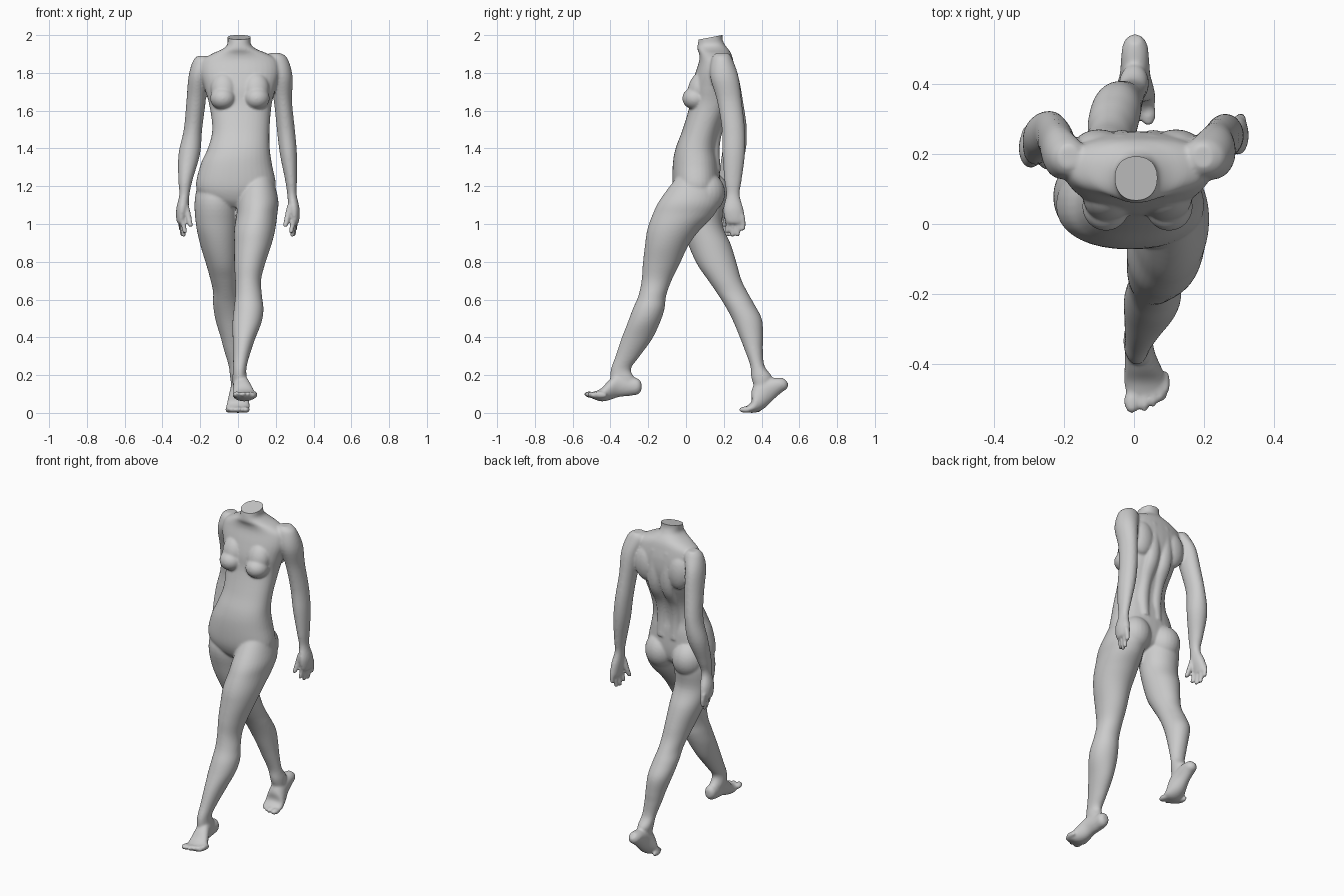
import bpy, bmesh
from math import cos, sin, pi, radians, copysign
from mathutils import Vector, Matrix

bm = bmesh.new()


def spline(keys, steps=5):
    """Catmull-Rom interpolation of a list of equal-length tuples."""
    k = [keys[0]] + list(keys) + [keys[-1]]
    out = []
    for i in range(1, len(k) - 2):
        for s in range(steps):
            t = s / steps
            out.append([0.5 * (2 * b + (c - a) * t + (2 * a - 5 * b + 4 * c - d) * t * t
                               + (3 * b - a - 3 * c + d) * t ** 3)
                        for a, b, c, d in zip(k[i - 1], k[i], k[i + 1], k[i + 2])])
    return out + [list(keys[-1])]


def loft(keys, power=2.0, n=36):
    """Closed tube through (cx, cy, cz, rx, rv, tilt) rings; tilt turns the ring about x."""
    rings = []
    for cx, cy, cz, rx, rv, tilt in spline(keys):
        a, ring = radians(tilt), []
        for i in range(n):
            c, s = cos(2 * pi * i / n), sin(2 * pi * i / n)
            u = copysign(abs(c) ** (2 / power), c) * rx
            v = copysign(abs(s) ** (2 / power), s) * rv
            ring.append(bm.verts.new((cx + u, cy + v * cos(a), cz + v * sin(a))))
        rings.append(ring)
    faces = [bm.faces.new((p[i], p[(i + 1) % n], q[(i + 1) % n], q[i]))
             for p, q in zip(rings, rings[1:]) for i in range(n)]
    faces += [bm.faces.new(rings[0]), bm.faces.new(rings[-1])]
    bmesh.ops.recalc_face_normals(bm, faces=faces)


def slices(rows, power=2.0):
    """Loft through horizontal slices given as (z, x0, x1, y0, y1)."""
    loft([((a + b) / 2, (c + d) / 2, z, (b - a) / 2, (d - c) / 2, 0)
          for z, a, b, c, d in rows], power)


def blob(center, radii, tilt=0):
    m = Matrix.Translation(center) @ Matrix.Rotation(radians(tilt), 4, 'X') @ Matrix.Diagonal((*radii, 1))
    bmesh.ops.create_uvsphere(bm, u_segments=24, v_segments=16, radius=1, matrix=m)


def finger(a, b, r):
    a, b = Vector(a), Vector(b)
    m = a.lerp(b, 0.5) + Vector((0, 0.004, 0))
    loft([(*a, r, r, 0), (*m, r, r, 0), (*b.lerp(m, 0.1), r * .85, r * .85, 0), (*b, r * .4, r * .4, 0)], n=12)


# torso and neck
slices([(2.06, -.053, .067, .085, .205), (1.99, -.055, .067, .07, .192), (1.95, -.057, .069, .062, .205),
        (1.925, -.085, .10, .06, .225), (1.90, -.14, .16, .07, .24), (1.865, -.19, .21, .07, .25),
        (1.80, -.20, .22, .05, .262), (1.72, -.178, .20, .03, .262), (1.63, -.152, .178, .02, .24),
        (1.50, -.136, .167, -.018, .185), (1.40, -.16, .168, -.055, .165), (1.315, -.198, .18, -.07, .175),
        (1.20, -.222, .20, -.07, .18), (1.13, -.18, .16, -.05, .16), (1.09, -.07, .07, -.02, .10)], 2.25)

# back muscles, shoulder blades, breasts and buttocks on both sides
for s in (-1, 1):
    loft([(.01 + s * .045, y, z, r, .03, 0) for z, y, r in
          ((1.85, .225, .03), (1.7, .238, .042), (1.6, .222, .04), (1.5, .168, .035),
           (1.4, .148, .035), (1.28, .155, .03))])
    blob((.01 + s * .11, .215, 1.74), (.075, .055, .11))
    blob((.01 + s * .09, .05, 1.665), (.068, .07, .06))
    blob((.01 + s * .085, .072, 1.72), (.07, .06, .09), -18)
    blob((-.01 + s * .1, .115 - s * .01, 1.165), (.098, .102, .11))

# forward leg
slices([(1.26, .03, .18, -.04, .15), (1.13, .0, .213, -.137, .18), (1.05, -.008, .208, -.177, .15),
        (.97, -.02, .197, -.205, .075), (.89, -.02, .177, -.217, .015), (.785, -.02, .142, -.229, -.035),
        (.70, -.015, .122, -.235, -.077), (.62, -.015, .127, -.252, -.105), (.55, -.022, .135, -.282, -.114),
        (.48, -.029, .125, -.308, -.137), (.39, -.028, .09, -.343, -.18), (.30, -.026, .06, -.373, -.245),
        (.23, -.026, .044, -.398, -.292), (.17, -.03, .048, -.40, -.262), (.125, -.02, .045, -.39, -.26)])
# forward foot, heel to toes
loft([(.012, -.236, .14, .018, .022, 90), (.012, -.255, .14, .034, .042, 90), (.012, -.30, .14, .038, .05, 90),
      (.016, -.36, .145, .042, .062, 90), (.026, -.41, .118, .053, .052, 90), (.034, -.45, .095, .062, .034, 90),
      (.036, -.49, .092, .058, .018, 90), (.036, -.505, .092, .05, .012, 90)])
for x, y, r in ((-.006, -.54, .023), (.03, -.535, .015), (.054, -.523, .014), (.075, -.508, .013), (.09, -.488, .013)):
    blob((x, y + .035, .096), (r, .036, .017), -8)

# trailing leg
slices([(1.26, -.20, -.03, 0, .17), (1.13, -.229, -.002, -.045, .20), (1.0, -.223, -.005, -.022, .193),
        (.89, -.20, -.002, .012, .238), (.785, -.168, 0, .06, .27), (.705, -.146, 0, .115, .293),
        (.64, -.132, 0, .16, .325), (.575, -.132, .01, .202, .362), (.495, -.12, .02, .245, .402),
        (.40, -.092, .024, .285, .408), (.335, -.075, .027, .31, .407), (.25, -.05, .033, .34, .415),
        (.19, -.042, .042, .345, .455), (.14, -.035, .04, .36, .44)])
# trailing foot, heel to toes
loft([(.003, .527, .172, .018, .02, 135), (.003, .508, .158, .035, .04, 135), (.003, .47, .145, .04, .052, 135),
      (.003, .42, .12, .044, .066, 133), (.002, .38, .068, .056, .056, 128), (0, .355, .032, .062, .032, 105),
      (0, .325, .02, .058, .018, 92), (.002, .312, .018, .05, .013, 90)])
for x, y, r in ((.04, .28, .023), (.006, .284, .015), (-.018, .296, .014), (-.038, .31, .013), (-.053, .33, .013)):
    blob((x, y + .035, .017), (r, .036, .017))

# arms
slices([(1.905, .17, .225, .16, .225), (1.875, .14, .263, .135, .245), (1.78, .165, .289, .128, .278),
        (1.65, .19, .286, .165, .295), (1.50, .206, .301, .19, .312), (1.37, .222, .312, .193, .312),
        (1.235, .249, .312, .203, .295), (1.155, .261, .311, .213, .284), (1.08, .266, .326, .197, .304),
        (1.02, .274, .324, .206, .312), (1.0, .28, .316, .22, .305)])
slices([(1.89, -.215, -.16, .16, .225), (1.86, -.24, -.135, .135, .245), (1.78, -.262, -.16, .13, .278),
        (1.65, -.273, -.171, .17, .302), (1.50, -.287, -.19, .20, .322), (1.37, -.315, -.201, .19, .312),
        (1.235, -.316, -.24, .17, .262), (1.155, -.311, -.257, .17, .237), (1.08, -.327, -.262, .16, .265),
        (1.02, -.326, -.275, .17, .275), (1.0, -.316, -.28, .18, .265)])
# hands: four fingers and a thumb each
for s, y in ((1, .219), (-1, .183)):
    for i, tip in enumerate((.952, .932, .935, .965)):
        finger((s * (.298 + .003 * i), y + .026 * i, 1.045), (s * (.28 + .007 * i), y - .002 + .028 * i, tip), .0135)
    finger((s * .275, y + .005, 1.10), (s * .25, y - .017, .985), .0155)

# blend the parts into one smooth skin
mesh = bpy.data.meshes.new("body_parts")
bm.to_mesh(mesh)
bm.free()
rough = bpy.data.objects.new("body_parts", mesh)
bpy.context.collection.objects.link(rough)
remesh = rough.modifiers.new("blend", 'REMESH')
remesh.mode = 'VOXEL'
remesh.voxel_size = 0.0065
smooth = rough.modifiers.new("soften", 'SMOOTH')
smooth.factor, smooth.iterations = 0.5, 8
skin = bpy.data.meshes.new_from_object(rough.evaluated_get(bpy.context.evaluated_depsgraph_get()))
bpy.data.objects.remove(rough)

# flat cut across the neck
bm = bmesh.new()
bm.from_mesh(skin)
cut = bmesh.ops.bisect_plane(bm, geom=bm.verts[:] + bm.edges[:] + bm.faces[:], plane_co=(0, .19, 2.0),
                             plane_no=(0, -.19, .98), clear_outer=True)
bmesh.ops.holes_fill(bm, edges=[e for e in cut["geom_cut"] if isinstance(e, bmesh.types.BMEdge)], sides=0)
bmesh.ops.recalc_face_normals(bm, faces=bm.faces[:])
bm.to_mesh(skin)
bm.free()
body = bpy.data.objects.new("walking_body", skin)
bpy.context.collection.objects.link(body)
bpy.context.view_layer.objects.active = body
body.select_set(True)
bpy.ops.object.shade_smooth_by_angle(angle=radians(50))
